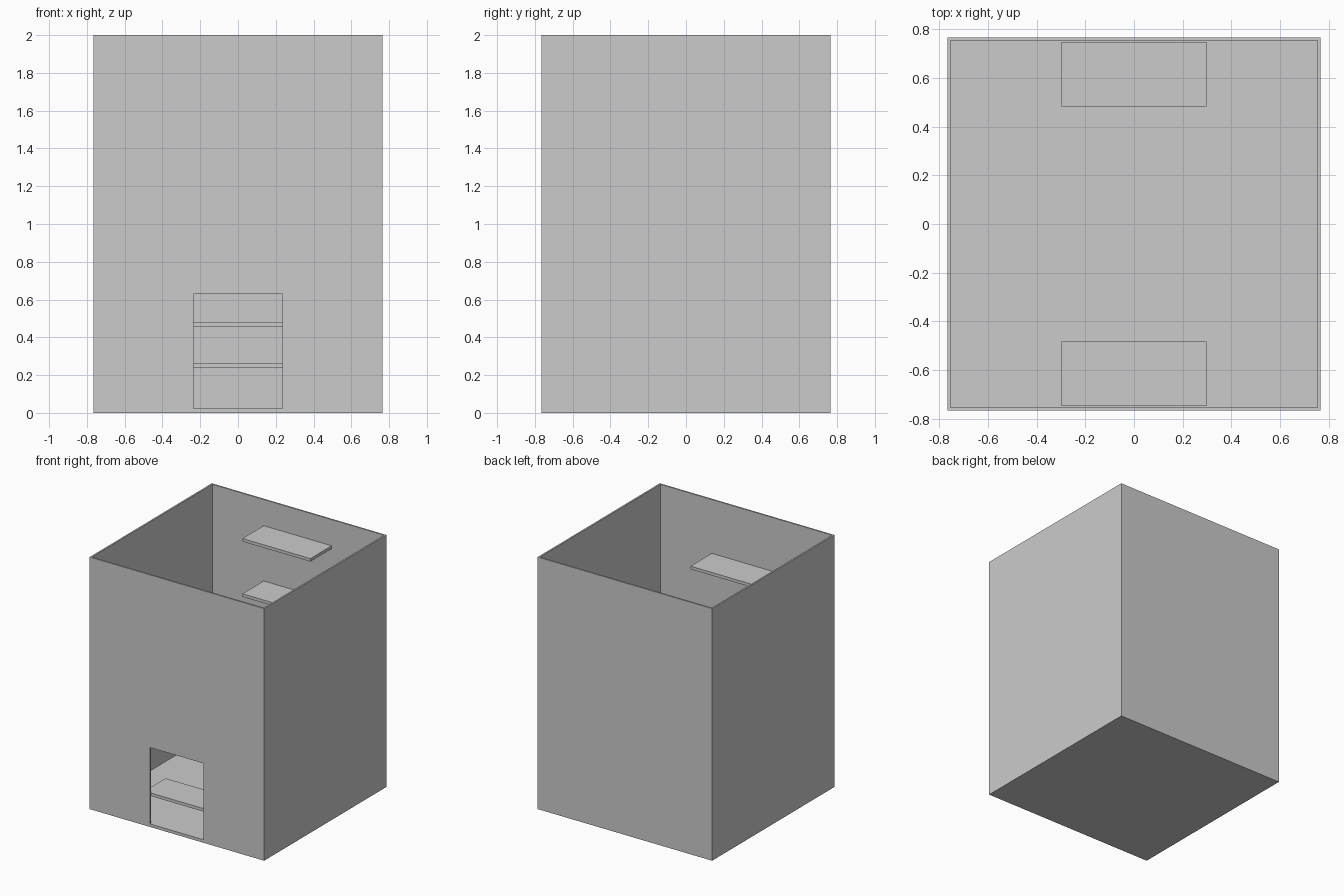
import bpy
import bmesh
from mathutils import Matrix, Vector

if "Cube" in bpy.data.objects:
    bpy.data.objects.remove(bpy.data.objects["Cube"])

HALF, HEIGHT = 0.766, 2.0
WALL, SLAB = 0.018, 0.024
INNER = HALF - WALL

grey = bpy.data.materials.new("plain grey")
grey.use_nodes = True
colour = (0.6, 0.6, 0.6, 1)
grey.diffuse_color = colour
grey.node_tree.nodes["Principled BSDF"].inputs["Base Color"].default_value = colour


def box(name, low, high):
    """Flat-shaded box between two opposite corners."""
    low, high = Vector(low), Vector(high)
    bm = bmesh.new()
    bmesh.ops.create_cube(bm, size=1, matrix=Matrix.Translation((low + high) / 2)
                          @ Matrix.Diagonal((*(high - low), 1)))
    mesh = bpy.data.meshes.new(name)
    bm.to_mesh(mesh)
    bm.free()
    mesh.materials.append(grey)
    obj = bpy.data.objects.new(name, mesh)
    bpy.context.collection.objects.link(obj)
    return obj


# Open-topped shell: inset the top face and sink it to the floor
shell = box("shell", (-HALF, -HALF, 0), (HALF, HALF, HEIGHT))
bm = bmesh.new()
bm.from_mesh(shell.data)
top = max(bm.faces, key=lambda f: f.calc_center_median().z)
bmesh.ops.inset_region(bm, faces=[top], thickness=WALL)
sunk = bmesh.ops.extrude_discrete_faces(bm, faces=[top])["faces"][0]
for v in sunk.verts:
    v.co.z = SLAB
bm.to_mesh(shell.data)
bm.free()

# Doorway through the front wall, level with the floor
cutter = box("doorway_cutter", (-0.235, -HALF - 0.1, SLAB), (0.235, -INNER + 0.1, 0.63))
cut = shell.modifiers.new("doorway", "BOOLEAN")
cut.operation, cut.solver, cut.object = "DIFFERENCE", "EXACT", cutter
bpy.context.view_layer.objects.active = shell
bpy.ops.object.modifier_apply(modifier=cut.name)
bpy.data.objects.remove(cutter)

# Ledges climbing alternately on the front and back walls
FIRST, RISE, DEPTH = 0.261, 0.2192, 0.266
for i in range(8):
    z = FIRST + i * RISE
    y = -INNER if i % 2 == 0 else INNER - DEPTH
    side = "front" if i % 2 == 0 else "back"
    box(f"{side}_ledge_{i // 2 + 1}", (-0.298, y, z - SLAB), (0.298, y + DEPTH, z))
